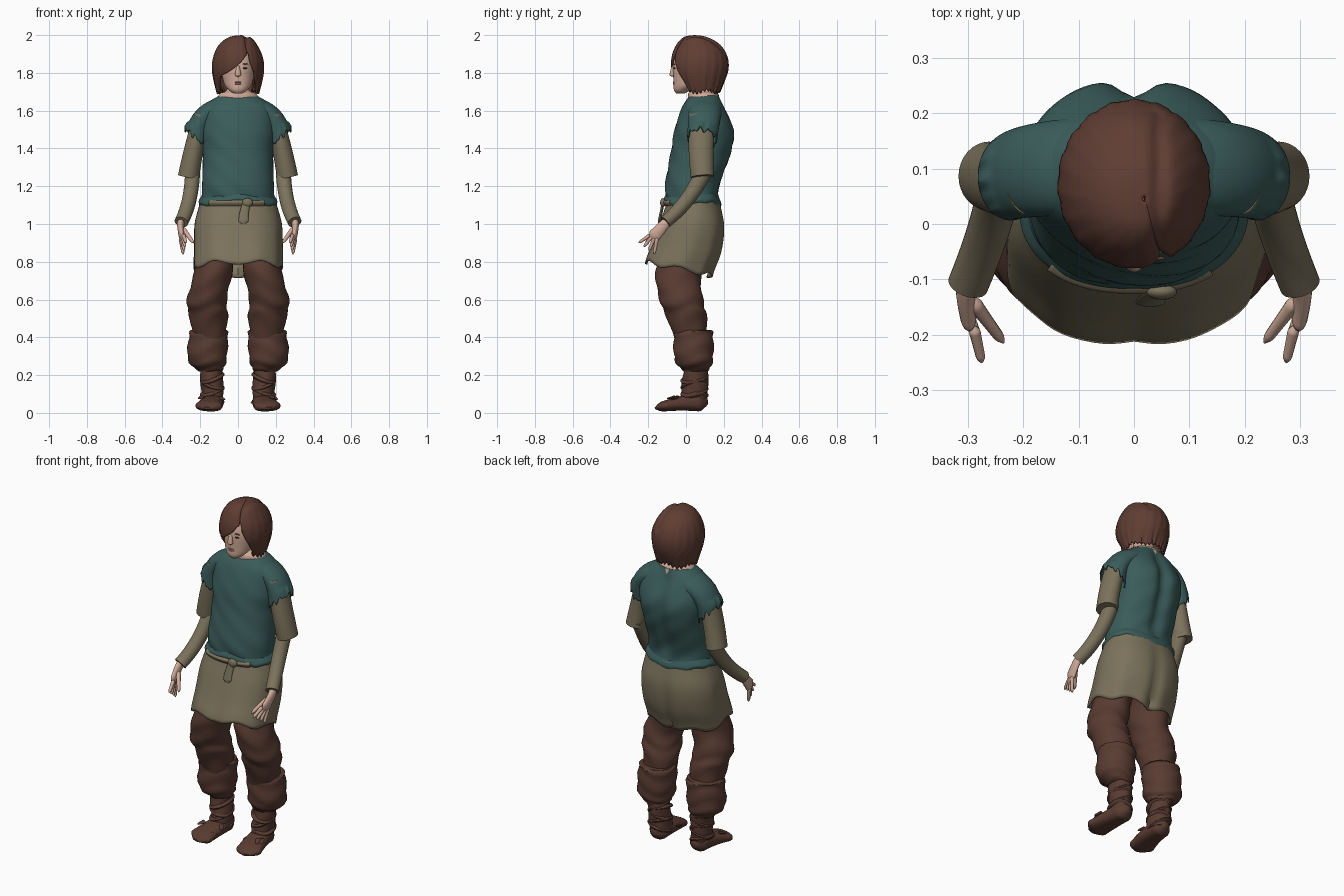
import bpy, bmesh, random
from math import sin, cos, pi, acos, exp, copysign
from mathutils import Vector

random.seed(4)
if "Cube" in bpy.data.objects:
    bpy.data.objects.remove(bpy.data.objects["Cube"])


def material(name, red, green, blue):
    mat = bpy.data.materials.new(name)
    mat.use_nodes = True
    mat.diffuse_color = (red, green, blue, 1)
    shader = mat.node_tree.nodes["Principled BSDF"]
    shader.inputs["Base Color"].default_value = mat.diffuse_color
    shader.inputs["Roughness"].default_value = .9
    return mat


TEAL = material("teal cloth", red=.042, green=.107, blue=.102)
OLIVE = material("olive linen", red=.2, green=.17, blue=.107)
LEATHER = material("brown leather", red=.098, green=.044, blue=.031)
HAIR = material("brown hair", red=.114, green=.047, blue=.033)
SKIN = material("skin", red=.64, green=.41, blue=.32)
LIP = material("lips", red=.46, green=.26, blue=.2)
DARK = material("dark eyes", red=.04, green=.025, blue=.02)


def finish(bm, name, mat, thick=0):
    bmesh.ops.recalc_face_normals(bm, faces=bm.faces)
    mesh = bpy.data.meshes.new(name)
    bm.to_mesh(mesh)
    bm.free()
    obj = bpy.data.objects.new(name, mesh)
    bpy.context.collection.objects.link(obj)
    mesh.materials.append(mat)
    bpy.ops.object.select_all(action='DESELECT')
    obj.select_set(True)
    bpy.context.view_layer.objects.active = obj
    bpy.ops.object.shade_smooth_by_angle(angle=.8)
    if thick:
        shell = obj.modifiers.new("thickness", 'SOLIDIFY')
        shell.thickness = thick


def level(z, wide, front, back, x=0):
    # horizontal ring: centre, half width, half depth
    return (x, (front + back) / 2, z, wide, (back - front) / 2)


def spline(rings, steps):
    # Catmull-Rom through the rings
    points = [rings[0], *rings, rings[-1]]
    path = []
    for i in range(len(rings) - 1):
        for k in range(steps):
            t = k / steps
            path.append([b + t * ((c - a) + t * ((2 * a - 5 * b + 4 * c - d)
                                                 + t * (3 * b - a - 3 * c + d))) / 2
                         for a, b, c, d in zip(*points[i:i + 4])])
    return path + [rings[-1]]


def loft(name, mat, rings, sides=32, square=2, flat=True, shape=None, arc=None,
         mirror=1, caps=True, thick=0, steps=6):
    # skin over rings; shape moves each point, arc leaves an opening
    bm = bmesh.new()
    path = spline(rings, steps)
    last = len(path) - 1
    rows = []
    for i, (x, y, z, wide, deep) in enumerate(path):
        along = Vector((0, 0, 1))
        if not flat:
            along = (Vector(path[min(i + 1, last)][:3]) - Vector(path[max(i - 1, 0)][:3])).normalized()
        across = (Vector((1, 0, 0)) - along * along.x).normalized()
        up = along.cross(across)
        begin, end = arc(z, wide) if arc else (0, 2 * pi)
        row = []
        for k in range(sides + bool(arc)):
            angle = begin + (end - begin) * k / sides
            c, s = (copysign(abs(f(angle)) ** (2 / square), f(angle)) for f in (cos, sin))
            p = Vector((x, y, z)) + across * wide * c + up * deep * s
            if shape:
                p = shape(p, i / last, angle)
            row.append(bm.verts.new((p.x * mirror, p.y, p.z)))
        rows.append(row)
    for row, after in zip(rows, rows[1:]):
        for k in range(sides):
            j = (k + 1) % len(row)
            bm.faces.new((row[k], row[j], after[j], after[k]))
    if caps and not arc:
        bm.faces.new(rows[0])
        bm.faces.new(rows[-1])
    finish(bm, name, mat, thick)


def limb(name, mat, start, end, wide, deep, via=None, blunt=True, **options):
    # tapered tube bent through a middle point, with optional rounded ends
    start, end = Vector(start), Vector(end)
    via = Vector(via) if via else (start + end) / 2
    rings = []
    for i in range(9):
        t = i / 8
        p = start * (1 - t) * (1 - 2 * t) + via * 4 * t * (1 - t) + end * t * (2 * t - 1)
        size = max(.3, (1 - abs(2 * t - 1) ** 8) ** .5) if blunt else 1
        rings.append((*p, *(size * (a + (b - a) * t) for a, b in (wide, deep))))
    loft(name, mat, rings, flat=False, steps=3, **options)


def blob(name, mat, centre, size):
    bm = bmesh.new()
    bmesh.ops.create_uvsphere(bm, u_segments=16, v_segments=10, radius=1)
    bmesh.ops.scale(bm, vec=size, verts=bm.verts)
    bmesh.ops.translate(bm, vec=centre, verts=bm.verts)
    finish(bm, name, mat)


def bump(distance, spread):
    return exp(-(distance / spread) ** 2)


# Tunic with spine groove, shoulder blades and soft folds
def tunic_shape(p, s, angle):
    if p.y > .1:
        p.y -= .03 * bump(p.x, .035) * sin(pi * s)
    p.y += .004 * sin(p.x * 40 + p.z * 50) * s
    return p


loft("tunic", TEAL, [level(z=1.68, wide=.1, front=.02, back=.175),
                     level(z=1.62, wide=.18, front=-.02, back=.205),
                     level(z=1.5, wide=.2, front=-.06, back=.258),
                     level(z=1.38, wide=.187, front=-.08, back=.245),
                     level(z=1.2, wide=.19, front=-.11, back=.18),
                     level(z=1.1, wide=.195, front=-.1, back=.18)],
     sides=72, square=2.2, shape=tunic_shape)


# Skirt folds deepen toward a hem that dips at the back
def skirt_shape(p, s, angle):
    hem = .755 - .2 * p.y + .012 * cos(6 * angle)
    p.z = 1.13 + (hem - 1.13) * s
    p.x *= 1 + .02 * s * sin(9 * angle + 1)
    p.y -= .03 * s * bump(p.x, .03) * (1 if p.y > .06 else -.25)
    return p


loft("skirt", OLIVE, [level(z=1.13, wide=.2, front=-.1, back=.18),
                      level(z=1, wide=.23, front=-.14, back=.205),
                      level(z=.9, wide=.235, front=-.18, back=.19),
                      level(z=.75, wide=.235, front=-.22, back=.145)],
     sides=72, square=2.3, shape=skirt_shape, caps=False, thick=.008)

# Bunched tunic hem, belt across the front, knot and hanging tail
loft("waist_roll", TEAL, [level(z=1.15, wide=.19, front=-.105, back=.175),
                          level(z=1.12, wide=.208, front=-.117, back=.187),
                          level(z=1.1, wide=.2, front=-.105, back=.182)],
     sides=72, square=2.3, caps=False,
     shape=lambda p, s, angle: p + Vector((0, 0, .01 * sin(3 * angle) + .006 * s * sin(11 * angle))))
loft("belt", OLIVE, [level(z=1.13, wide=.2, front=-.11, back=.19),
                     level(z=1.115, wide=.212, front=-.126, back=.2),
                     level(z=1.095, wide=.205, front=-.115, back=.19)],
     square=2.3, arc=lambda z, wide: (pi * 1.25, pi * 1.72), thick=.006)
blob("belt_knot", OLIVE, centre=(.05, -.122, 1.113), size=(.028, .015, .024))
limb("belt_tail", OLIVE, start=(.05, -.12, 1.12), via=(.033, -.132, 1.06), end=(.03, -.146, 1),
     wide=(.02, .028), deep=(.008, .008), sides=14)

# Neck, head and face
loft("neck", SKIN, [level(z=1.65, wide=.12, front=.01, back=.18),
                    level(z=1.69, wide=.096, front=.012, back=.17),
                    level(z=1.71, wide=.06, front=.03, back=.14),
                    level(z=1.78, wide=.06, front=.02, back=.13)])
loft("head", SKIN, [level(z=1.69, wide=.02, front=-.05, back=-.01),
                    level(z=1.71, wide=.05, front=-.064, back=.03),
                    level(z=1.75, wide=.076, front=-.066, back=.09),
                    level(z=1.85, wide=.092, front=-.068, back=.15),
                    level(z=1.92, wide=.08, front=-.04, back=.15),
                    level(z=1.96, wide=.04, front=.01, back=.1)])
limb("nose", SKIN, start=(0, -.06, 1.84), via=(0, -.07, 1.81), end=(0, -.07, 1.78),
     wide=(.008, .018), deep=(.01, .017), sides=14)
for label, z in (("upper_lip", 1.75), ("lower_lip", 1.742)):
    blob(label, LIP, centre=(0, -.065, z), size=(.02, .005, .004))


# Bob with a swept fringe that leaves a slanted opening over the face
def opening(z, wide):
    drop = max(0, 1.93 - z)
    left = max(-.1, .05 - 6.5 * drop * drop)
    right = min(.09, .05 + .3 * drop)
    turn = lambda x: -acos(x / max(wide, .12))
    return turn(right), 2 * pi + turn(left)


def strands(p, s, angle):
    centre = Vector((0, .07, p.z))
    p = centre + (p - centre) * (1 + s * (.012 * sin(angle * 19 + 5 * s) + .008 * sin(angle * 41)))
    if p.z > 1.9:
        p.z -= .01 * bump(p.x - .045, .014)
    p.z += .007 * (sin(angle * 29) + sin(angle * 5)) * max(0, s - .8) * 5
    return p


loft("hair", HAIR, [level(z=2, x=.02, wide=.004, front=.04, back=.05),
                    level(z=1.99, x=.01, wide=.055, front=-.01, back=.11),
                    level(z=1.95, wide=.1, front=-.05, back=.18),
                    level(z=1.88, wide=.132, front=-.077, back=.22),
                    level(z=1.8, wide=.136, front=-.073, back=.22),
                    level(z=1.7, wide=.114, front=-.015, back=.182)],
     sides=96, arc=opening, shape=strands, thick=.014)


# Shaping rules for torn edges and creases
def torn(p, s, angle):
    ragged = .05 * cos(angle) + .012 * sin(angle * 9) + .01 * sin(angle * 14)
    p.z += ragged * max(0, s - .7) * 3
    return p


def creased(p, s, angle):
    return p + Vector((cos(angle), sin(angle), 0)) * .004 * sin(s * 28 + 2 * sin(angle * 2))


for mirror, word in ((1, "left_"), (-1, "right_")):
    blob(word + "eye", DARK, centre=(.035 * mirror, -.061, 1.825), size=(.015, .005, .004))
    blob(word + "eyebrow", HAIR, centre=(.037 * mirror, -.062, 1.846), size=(.02, .004, .003))

    # Arm
    limb(word + "shoulder_cap", TEAL, start=(.08, .105, 1.615), via=(.18, .097, 1.56), end=(.223, .085, 1.45),
         wide=(.055, .06), deep=(.09, .079), sides=72, blunt=False, shape=torn, caps=False,
         thick=.006, mirror=mirror)
    limb(word + "upper_sleeve", OLIVE, start=(.19, .088, 1.57), via=(.228, .08, 1.42), end=(.262, .087, 1.25),
         wide=(.045, .056), deep=(.072, .062), blunt=False, mirror=mirror)
    limb(word + "forearm_sleeve", OLIVE, start=(.24, .1, 1.29), via=(.257, .01, 1.135), end=(.3, -.11, 1.01),
         wide=(.04, .037), deep=(.045, .034), blunt=False, mirror=mirror)

    # Hand
    limb(word + "palm", SKIN, start=(.3, -.1, 1.015), via=(.304, -.13, .98), end=(.295, -.185, .92),
         wide=(.02, .014), deep=(.024, .036), sides=18, mirror=mirror)
    limb(word + "thumb", SKIN, start=(.295, -.135, .98), end=(.236, -.214, .9),
         wide=(.014, .009), deep=(.015, .009), sides=10, mirror=mirror)
    for i in range(4):
        knuckle = Vector((.29, -.185, .945)) + i * Vector((.005, .011, -.005))
        tip = Vector((.275, -.25, .9)) + i * Vector((.005, .027, -.02))
        limb(word + "finger_%d" % i, SKIN, start=knuckle, end=tip,
             wide=(.011, .008), deep=(.011, .008), sides=10, mirror=mirror)

    # Leg and folded boot cuff
    loft(word + "trouser_leg", LEATHER, [level(z=.93, x=.12, wide=.1, front=-.1, back=.13),
                                         level(z=.75, x=.13, wide=.1, front=-.16, back=.08),
                                         level(z=.6, x=.165, wide=.105, front=-.14, back=.09),
                                         level(z=.5, x=.155, wide=.1, front=-.1, back=.11),
                                         level(z=.3, x=.15, wide=.07, front=-.03, back=.11)],
         sides=40, shape=creased, mirror=mirror)
    loft(word + "boot_cuff", LEATHER, [level(z=.44, x=.155, wide=.09, front=-.05, back=.13),
                                       level(z=.42, x=.155, wide=.102, front=-.063, back=.143),
                                       level(z=.28, x=.163, wide=.102, front=-.06, back=.143),
                                       level(z=.22, x=.145, wide=.06, front=-.01, back=.115)],
         sides=40, shape=creased, mirror=mirror)

    # Boot with wrapped straps and frayed flaps
    loft(word + "boot_ankle", LEATHER, [level(z=.25, x=.145, wide=.06, front=-.01, back=.12),
                                        level(z=.05, x=.13, wide=.055, front=-.03, back=.11)],
         shape=creased, mirror=mirror)
    limb(word + "boot_foot", LEATHER, start=(.13, .115, .06), via=(.14, -.03, .05), end=(.165, -.16, .025),
         wide=(.05, .075), deep=(.055, .022), square=2.4, mirror=mirror)
    for i in range(4):
        height = .08 + .035 * i
        slope = .02 * (-1) ** i
        loft(word + "ankle_strap_%d" % i, LEATHER,
             [level(z=height + .012 * (j - 1), x=.136, wide=grow + .055, front=-.02 - grow, back=.11 + grow)
              for j, grow in enumerate((0, .01, 0))], mirror=mirror,
             shape=lambda p, s, angle: p + Vector((0, 0, slope * cos(angle) + .2 * (p.y - .05))))
    for i in range(8):
        angle = pi * (1.1 + .1 * i)
        out = Vector((cos(angle), sin(angle), 0))
        root = Vector((.145 + .05 * out.x, .07 * out.y, random.uniform(.055, .09)))
        limb(word + "frayed_flap_%d" % i, LEATHER, start=root, end=root + out * .03 - Vector((0, .02, .012)),
             wide=(.018, .006), deep=(.007, .004), sides=8, mirror=mirror)
